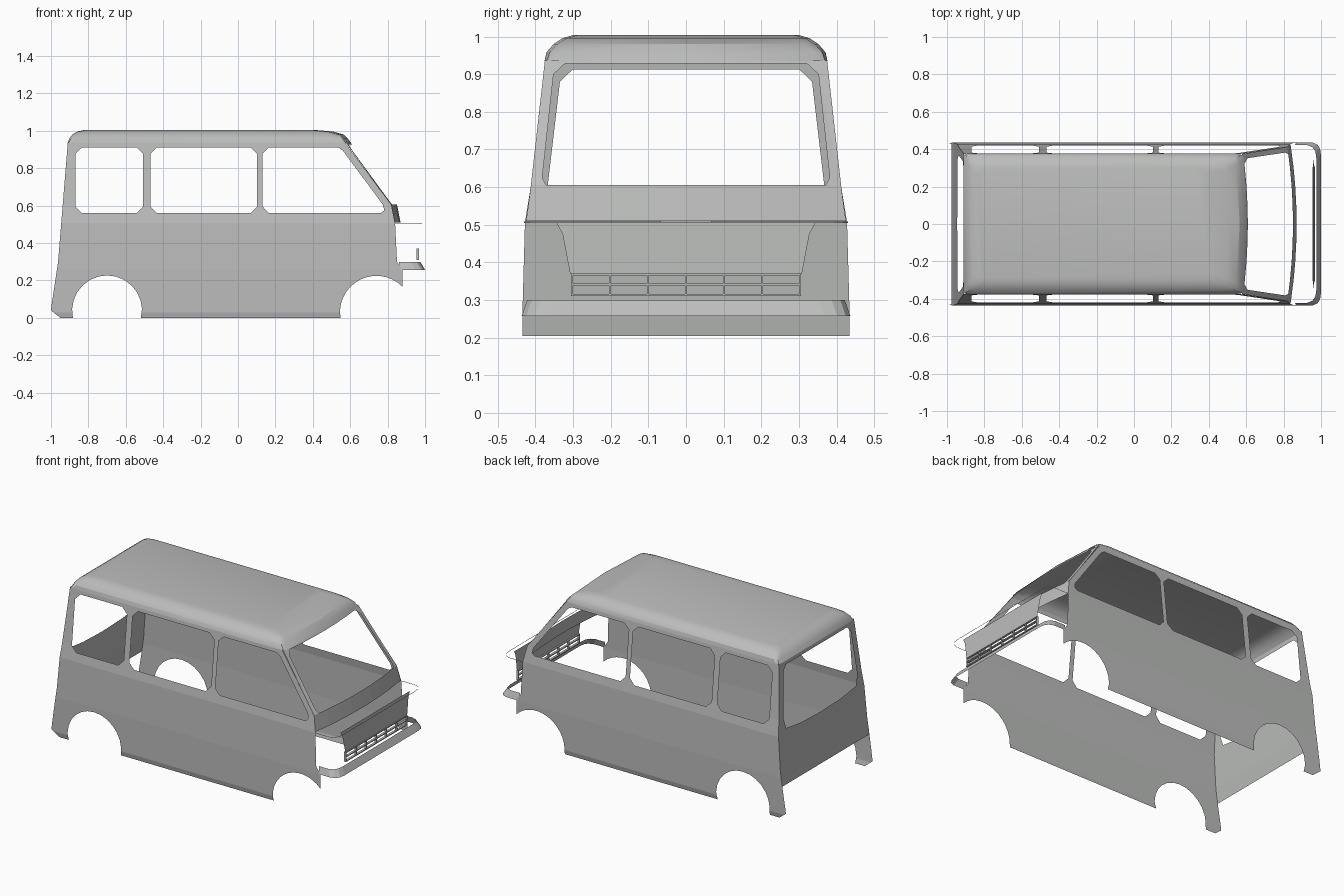
import bpy
import bmesh
import math
from mathutils import Vector
from mathutils.geometry import tessellate_polygon

cube = bpy.data.objects.get("Cube")
if cube:
    bpy.data.objects.remove(cube)

GREY = (0.5, 0.51, 0.5, 1.0)
paint = bpy.data.materials.new("body_grey")
paint.use_nodes = True
paint.diffuse_color = GREY
bsdf = paint.node_tree.nodes["Principled BSDF"]
bsdf.inputs["Base Color"].default_value = GREY
bsdf.inputs["Roughness"].default_value = 0.7


def interp(table, t):
    """Linear lookup in a short list of (key, value) pairs."""
    if t <= table[0][0]:
        return table[0][1]
    for (a, va), (b, vb) in zip(table, table[1:]):
        if t <= b:
            return va + (vb - va) * (t - a) / (b - a)
    return table[-1][1]


# Body section: half width by height, tail and nose positions by height
WIDTH = [(0, .425), (.03, .432), (.257, .435), (.507, .428), (.605, .412), (.937, .375)]
TAIL = [(0, -.95), (.04, -1.0), (.08, -.995), (.3, -.962), (.937, -.91)]
NOSE = [(.507, .84), (.605, .82), (.937, .572)]


def half_width(z):
    return interp(WIDTH, z)


def bow(y):
    return .03 * (1 - (y / .41) ** 2)


def finish(name, bm, facing=None):
    if facing:
        total = Vector()
        for f in bm.faces:
            f.normal_update()
            total += f.normal * f.calc_area()
        if total.dot(Vector(facing)) < 0:
            bmesh.ops.reverse_faces(bm, faces=bm.faces[:])
    mesh = bpy.data.meshes.new(name)
    bm.to_mesh(mesh)
    bm.free()
    mesh.materials.append(paint)
    obj = bpy.data.objects.new(name, mesh)
    bpy.context.scene.collection.objects.link(obj)
    return obj


def sheet(name, loops, place, facing, cuts_u=(), cuts_v=()):
    """Flat outline with holes, scored along lines and bent into place."""
    bm = bmesh.new()
    flat = [Vector((u, v, 0)) for loop in loops for u, v in loop]
    verts = [bm.verts.new(p) for p in flat]
    for tri in tessellate_polygon([[Vector((u, v, 0)) for u, v in l] for l in loops]):
        if len(set(tri)) == 3:
            bm.faces.new([verts[i] for i in tri])
    for axis, cuts in ((0, cuts_u), (1, cuts_v)):
        for c in cuts:
            at, normal = Vector(), Vector()
            at[axis], normal[axis] = c, 1
            bmesh.ops.bisect_plane(bm, geom=bm.verts[:] + bm.edges[:] + bm.faces[:],
                                   dist=1e-5, plane_co=at, plane_no=normal)
    for v in bm.verts:
        v.co = place(v.co.x, v.co.y)
    return finish(name, bm, facing)


def ribbon(name, rows, closed=False, cap=False, facing=None):
    """Join matching rows of points with quads."""
    bm = bmesh.new()
    rings = [[bm.verts.new(p) for p in row] for row in rows]
    n = len(rings[0])
    for a, b in zip(rings, rings[1:]):
        for i in range(n if closed else n - 1):
            j = (i + 1) % n
            bm.faces.new((a[i], a[j], b[j], b[i]))
    if cap:
        bm.faces.new(rings[-1])
    return finish(name, bm, facing)


def mirrored(half):
    return half + [(-u, v) for u, v in reversed(half) if abs(u) > 1e-6]


def arch(cx, cz, r, start, end, steps=14):
    return [(cx + r * math.cos(math.radians(start + (end - start) * i / steps)),
             cz + r * math.sin(math.radians(start + (end - start) * i / steps)))
            for i in range(steps + 1)]


def window(x0, x1, z0=.56, z1=.912, c=.035):
    return [(x0 + c, z0), (x1 - c, z0), (x1, z0 + c), (x1, z1 - c),
            (x1 - c, z1), (x0 + c, z1), (x0, z1 - c), (x0, z0 + c)]


# Side panels with wheel arches and three windows each
outline = [(-.95, 0), (-.883, 0)]
outline += arch(-.70, .04, .187, 192, -12)[1:-1]
outline += [(-.52, 0), (.548, 0)]
outline += arch(.74, .03, .195, 188, 44)[1:]
outline += [(.88, .257), (.85, .3), (.84, .507), (.82, .605), (.572, .937), (-.91, .937)]
outline += [(x, z) for z, x in reversed(TAIL[1:4])]
cab_window = [(.165, .56), (.765, .56), (.782, .575), (.775, .605), (.56, .895),
              (.535, .912), (.165, .912), (.132, .88), (.132, .595)]
sides = sheet("side_panels",
              [outline, window(-.87, -.508), window(-.468, .102), cab_window],
              lambda x, z: (x, -half_width(z), z), (0, -1, 0),
              cuts_v=(.03, .257, .507, .605))
mirror = sides.modifiers.new("Mirror", "MIRROR")
mirror.use_axis = (False, True, False)
mirror.use_mirror_merge = False

# Tail panel with its window
tail_edge = mirrored([(half_width(z), z) for z in (.205, .257, .507, .605, .937)])
tail_window = mirrored([(0, .507), (.2, .514), (.348, .533), (.368, .6),
                        (.335, .88), (.302, .912)])
sheet("tail_panel", [tail_edge, tail_window],
      lambda y, z: (interp(TAIL, z), y, z), (-1, 0, 0), cuts_v=(.3,))

# Windscreen surround and the cowl under it, both slightly bowed
bow_cuts = (-.3, -.2, -.1, 0, .1, .2, .3)


def nose_place(y, z):
    return (interp(NOSE, z) + bow(y), y, z)


screen_edge = mirrored([(half_width(z), z) for z in (.6, .937)])
screen_hole = mirrored([(.372, .605), (.382, .625), (.352, .9), (.322, .928)])
sheet("windscreen_surround", [screen_edge, screen_hole], nose_place, (1, 0, 0),
      cuts_u=bow_cuts)
cowl_edge = mirrored([(.425, .51), (.412, .605)])
sheet("cowl", [cowl_edge], nose_place, (1, 0, 0), cuts_u=bow_cuts)


# Roof: stacked rounded outlines, sloping more at the nose
def roof_ring(z, back, front, half, corner):
    right = [(back, -half + corner), (back + corner * .3, -half + corner * .3),
             (back + corner, -half), (front - .05 - corner, -half),
             (front - .03, -half + corner * .3), (front - .018, -half + corner)]
    ring = right + [(front, 0)] + [(x, -y) for x, y in reversed(right)]
    return [(x, y, z) for x, y in ring]


roof = ribbon("roof", [roof_ring(.935, -.912, .605, .376, .02),
                       roof_ring(.958, -.902, .588, .371, .03),
                       roof_ring(.980, -.886, .565, .352, .035),
                       roof_ring(.996, -.860, .510, .328, .04),
                       roof_ring(1.004, -.825, .420, .300, .04)],
              closed=True, cap=True, facing=(0, 0, 1))


# Bumper and thin bonnet lip: bands wrapped round the nose
def wrap(back, front, half, z):
    side = [(back, half), (front - .05, half), (front - .02, half - .012),
            (front - .005, half - .035), (front, half - .07)]
    return [(x, y, z) for x, y in side] + [(x, -y, z) for x, y in reversed(side)]


ribbon("bumper", [wrap(.87, 1.0, .437, .257), wrap(.86, .975, .422, .3)],
       facing=(1, 0, 0))
ribbon("bonnet_lip", [wrap(.84, .985, .43, .505), wrap(.84, .985, .43, .508)],
       facing=(1, 0, 0))

# Nose panel
nose_edge = mirrored([(.308, .37), (.328, .475), (.345, .507)])
sheet("nose_panel", [nose_edge], lambda y, z: (.965 - .05 * (z - .37), y, z), (1, 0, 0))


# Open grille: two rows of cells made from slim bars
def bar(bm, centre, size):
    made = bmesh.ops.create_cube(bm, size=1)["verts"]
    for v in made:
        v.co = Vector(centre) + Vector([a * b for a, b in zip(v.co, size)])


grille = bmesh.new()
for z in (.368, .341, .313):
    bar(grille, (.962, 0, z), (.014, .612, .006))
for i in range(-3, 4):
    bar(grille, (.962, i * .101, .341), (.014, .005, .058))
finish("grille", grille)

for obj in (roof,):
    bpy.ops.object.select_all(action="DESELECT")
    obj.select_set(True)
    bpy.context.view_layer.objects.active = obj
    bpy.ops.object.shade_smooth_by_angle(angle=math.radians(25))
